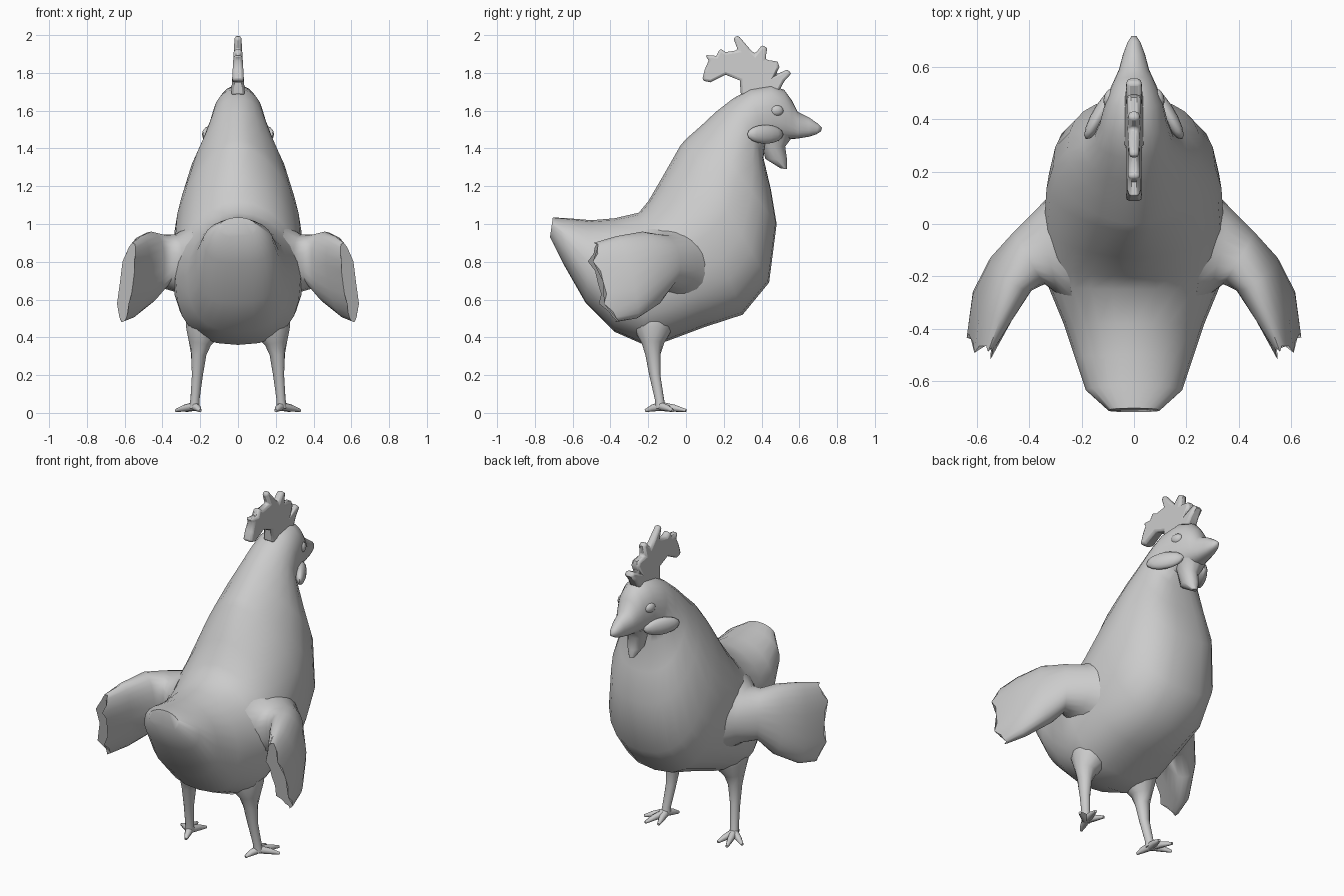
import bpy, bmesh, math
from mathutils import Vector, Matrix

if "Cube" in bpy.data.objects:
    bpy.data.objects.remove(bpy.data.objects["Cube"])


def finish(name, bm, mirror=False, angle=60):
    bmesh.ops.recalc_face_normals(bm, faces=bm.faces[:])
    me = bpy.data.meshes.new(name)
    bm.to_mesh(me)
    bm.free()
    ob = bpy.data.objects.new(name, me)
    bpy.context.collection.objects.link(ob)
    if mirror:
        ob.modifiers.new("mirror", 'MIRROR')
    bpy.ops.object.select_all(action='DESELECT')
    ob.select_set(True)
    bpy.context.view_layer.objects.active = ob
    bpy.ops.object.shade_smooth_by_angle(angle=math.radians(angle))
    return ob


def skin(bm, rings):
    """Joins rings of points into a closed skin."""
    vs = [[bm.verts.new(p) for p in r] for r in rings]
    n = len(vs[0])
    for a, b in zip(vs, vs[1:]):
        for i in range(n):
            j = (i + 1) % n
            bm.faces.new((a[i], a[j], b[j], b[i]))
    bm.faces.new(vs[0])
    bm.faces.new(vs[-1])


def section(top, bottom, side, n=20, top_power=2, low_power=2):
    """Rounded section between a top and a bottom point, each half with its own fullness."""
    top, bottom, side = Vector(top), Vector(bottom), Vector(side)
    mid, up = (top + bottom) / 2, (top - bottom) / 2
    pts = []
    for i in range(n):
        c, s = math.cos(2 * math.pi * i / n), math.sin(2 * math.pi * i / n)
        e = 2 / (top_power if c > 0 else low_power)
        pts.append(mid + up * math.copysign(abs(c) ** e, c) + side * math.copysign(abs(s) ** e, s))
    return pts


def side_loft(name, rows, n=20, low_power=2):
    """Rows: top y, top z, bottom y, bottom z, half width, fullness of the top half."""
    bm = bmesh.new()
    skin(bm, [section((0, a, b), (0, c, d), (w, 0, 0), n, p, low_power)
              for a, b, c, d, w, p in rows])
    return finish(name, bm)


def tube(bm, pts, radii, n=8):
    pts = [Vector(p) for p in pts]
    rings = []
    for i, p in enumerate(pts):
        d = pts[min(i + 1, len(pts) - 1)] - pts[max(i - 1, 0)]
        q = d.to_track_quat('Z', 'Y')
        rings.append([p + q @ Vector((math.cos(2 * math.pi * k / n), math.sin(2 * math.pi * k / n), 0)) * radii[i]
                      for k in range(n)])
    skin(bm, rings)


def blob(name, loc, size, turn=0):
    bm = bmesh.new()
    bmesh.ops.create_uvsphere(bm, u_segments=14, v_segments=8, radius=1)
    rot = Matrix.Rotation(math.radians(turn), 3, 'Z')
    for v in bm.verts:
        v.co = Vector(loc) + rot @ Vector([a * b for a, b in zip(v.co, size)])
    return finish(name, bm, True)


# Body from tail through neck and head to the beak tip
side_loft("body", [
    (-.705, 1.035, -.72, .93, .10, 2), (-.62, 1.03, -.65, .79, .185, 2),
    (-.50, 1.02, -.53, .58, .225, 2), (-.38, 1.03, -.38, .43, .27, 2),
    (-.25, 1.06, -.22, .36, .33, 2), (-.20, 1.12, -.10, .38, .345, 1.85),
    (-.13, 1.24, .10, .455, .345, 1.7), (-.03, 1.415, .30, .52, .335, 1.65),
    (.0, 1.45, .44, .69, .31, 1.7), (.08, 1.52, .48, 1.0, .255, 1.75),
    (.16, 1.595, .45, 1.18, .197, 1.85), (.25, 1.665, .41, 1.35, .152, 2),
    (.34, 1.715, .42, 1.43, .132, 2.1), (.45, 1.735, .47, 1.44, .112, 2.1),
    (.52, 1.71, .53, 1.445, .088, 2), (.56, 1.655, .56, 1.45, .072, 2),
    (.59, 1.595, .59, 1.452, .058, 2), (.65, 1.565, .65, 1.462, .042, 2),
    (.70, 1.53, .69, 1.475, .025, 2), (.72, 1.51, .715, 1.49, .01, 2)], 24, 2.5)

# Wattle under the beak
side_loft("wattle", [
    (.39, 1.47, .57, 1.47, .08, 2), (.405, 1.41, .525, 1.41, .055, 2),
    (.42, 1.345, .535, 1.34, .045, 2), (.50, 1.295, .535, 1.29, .018, 2)], 12)

# Cheek flaps and eyes
blob("ear_lobe", (.13, .42, 1.475), (.03, .11, .05), 30)
blob("eye", (.094, .48, 1.60), (.022, .037, .029), 12)

# Comb: toothed outline, thicker at the base, with soft edges
outline = [(.29, 1.68), (.285, 1.76), (.21, 1.79), (.13, 1.75), (.085, 1.76), (.10, 1.82),
           (.12, 1.865), (.10, 1.895), (.16, 1.89), (.18, 1.93), (.21, 1.91), (.275, 1.92),
           (.25, 1.985), (.275, 2.0), (.335, 1.93), (.365, 1.90), (.405, 1.95), (.43, 1.93),
           (.42, 1.87), (.485, 1.86), (.495, 1.83), (.475, 1.79), (.54, 1.82), (.556, 1.795),
           (.52, 1.755), (.49, 1.70)]
bm = bmesh.new()
f = bm.faces.new([bm.verts.new((-1, y, z)) for y, z in outline])
ext = bmesh.ops.extrude_face_region(bm, geom=[f], use_keep_orig=True)
for v in ext["geom"]:
    if isinstance(v, bmesh.types.BMVert):
        v.co.x = 1
for v in bm.verts:
    v.co.x *= .034 - .06 * (v.co.z - 1.72)
comb = finish("comb", bm)
bevel = comb.modifiers.new("round", 'BEVEL')
bevel.width, bevel.segments, bevel.limit_method = .014, 2, 'ANGLE'
bevel.angle_limit = math.radians(80)

# Wings: broad shoulder flaring into the body, thin feathered tip
rows = [((.26, -.10, .99), (.26, -.09, .58), (.03, .24, 0)),
        ((.33, -.11, .945), (.33, -.10, .64), (.04, .165, 0)),
        ((.40, -.14, .945), (.40, -.12, .66), (.06, .10, 0)),
        ((.46, -.23, .96), (.48, -.15, .575), (.08, .05, 0)),
        ((.515, -.37, .935), (.57, -.26, .50), (.068, .03, 0)),
        ((.555, -.47, .90), (.61, -.36, .48), (.035, .015, 0))]
rings = [section(t, b, w, 24, 2.2, 2.2) for t, b, w in rows]
out = Vector((.2, -.98, 0))
for i, p in enumerate(rings[-1]):
    bulge = .05 * abs(math.sin(2 * math.pi * i / 24))
    p += out * (bulge + (.02 if i % 4 == 0 else -.012))
bm = bmesh.new()
skin(bm, rings)
finish("wing", bm, True)

# Legs and toes
bm = bmesh.new()
tube(bm, [(.14, -.16, .60), (.165, -.17, .50), (.185, -.175, .43), (.202, -.175, .37), (.208, -.175, .31),
          (.215, -.165, .20), (.228, -.14, .07), (.23, -.135, .025)],
     [.10, .115, .095, .06, .041, .029, .024, .028], 12)
for x, y in [(.33, -.07), (.275, 0), (.20, -.02), (.20, -.215)]:
    start, end = Vector((.23, -.135, .035)), Vector((x, y, .012))
    mid = start.lerp(end, .55)
    mid.z = .025
    tube(bm, [start, mid, end], [.024, .018, .008])
for v in bm.verts:
    v.co.z = max(v.co.z, 0)
finish("leg", bm, True)
